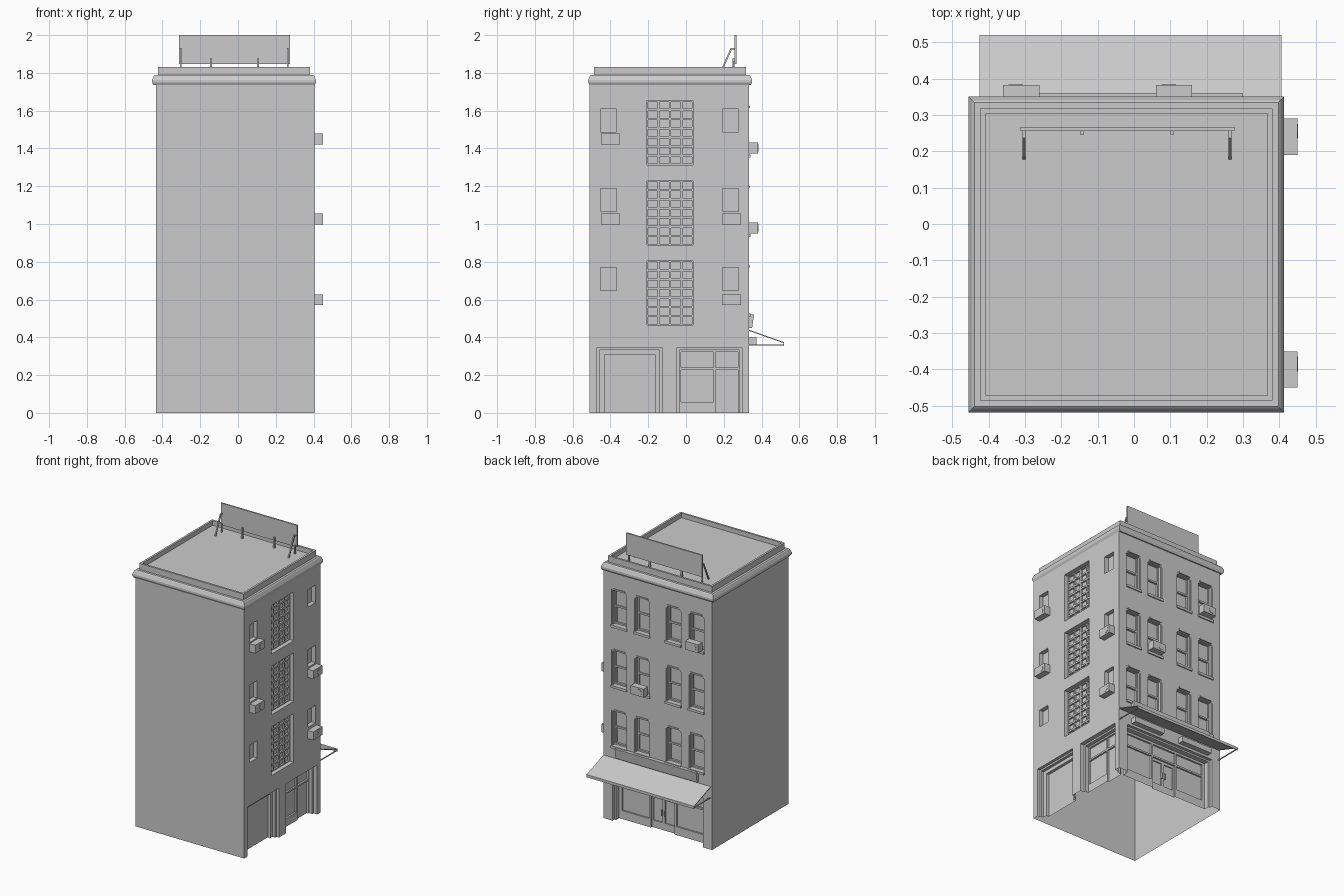
import bpy, bmesh, math
from mathutils import Matrix

if "Cube" in bpy.data.objects:
    bpy.data.objects.remove(bpy.data.objects["Cube"])

X0, X1, Y0, Y1, ZT = -0.435, 0.405, -0.51, 0.334, 1.735


def finish(bm, name, weld=False):
    if weld:
        bmesh.ops.remove_doubles(bm, verts=bm.verts, dist=1e-5)
    me = bpy.data.meshes.new(name)
    bm.to_mesh(me)
    bm.free()
    ob = bpy.data.objects.new(name, me)
    bpy.context.collection.objects.link(ob)
    return ob


def face(bm, pts):
    return bm.faces.new([bm.verts.new(p) for p in pts])


# wall coordinates (u along wall, v up, d depth inwards) to world
def right(u, v, d):
    return (X1 - d, u, v)


def back(u, v, d):
    return (-u, Y1 - d, v)


def panel(bm, to, rect, d, holes):
    """Flat panel with rectangular recesses; each hole is (rect, depth, sub-holes)."""
    u0, u1, v0, v1 = rect
    us = sorted({u0, u1, *[x for h in holes for x in h[0][:2]]})
    vs = sorted({v0, v1, *[x for h in holes for x in h[0][2:]]})
    for a, b in zip(us, us[1:]):
        for c, e in zip(vs, vs[1:]):
            mu, mv = (a + b) / 2, (c + e) / 2
            if not any(h[0][0] < mu < h[0][1] and h[0][2] < mv < h[0][3] for h in holes):
                face(bm, [to(a, c, d), to(b, c, d), to(b, e, d), to(a, e, d)])
    for (a, b, c, e), dep, sub in holes:
        loop = [(a, c), (b, c), (b, e), (a, e)]
        for i in range(4):
            if i == 0 and c == 0:
                continue
            p, q = loop[i], loop[(i + 1) % 4]
            face(bm, [to(*p, d), to(*q, d), to(*q, d + dep), to(*p, d + dep)])
        panel(bm, to, (a, b, c, e), d + dep, sub)


def box(name, lo, hi):
    bm = bmesh.new()
    bmesh.ops.create_cube(bm, size=1)
    for v in bm.verts:
        v.co = [(lo[i] + hi[i]) / 2 + v.co[i] * abs(hi[i] - lo[i]) for i in range(3)]
    return finish(bm, name)


def wall_box(name, to, u0, u1, v0, v1, out, d=0.0):
    return box(name, to(u0, v0, d), to(u1, v1, d - out))


def prism(name, pts, x0, x1):
    """Extrude a y-z outline along x."""
    bm = bmesh.new()
    f = face(bm, [(x0, y, z) for y, z in pts])
    ext = bmesh.ops.extrude_face_region(bm, geom=[f], use_keep_orig=True)
    for v in ext['geom']:
        if isinstance(v, bmesh.types.BMVert):
            v.co.x = x1
    bmesh.ops.recalc_face_normals(bm, faces=bm.faces)
    return finish(bm, name)


def air_conditioner(to, u, v, out):
    wall_box("air_conditioner", to, u - .05, u + .05, v, v + .058, out - .002)
    bm = bmesh.new()
    bmesh.ops.create_cone(bm, cap_ends=True, segments=12, radius1=.02, radius2=.02, depth=.004)
    rot = Matrix.Rotation(math.pi / 2, 4, 'Y' if to is right else 'X')
    bm.transform(Matrix.Translation(to(u + .015, v + .029, -out + .002)) @ rot)
    finish(bm, "air_conditioner_fan")


# side wall: narrow windows, tall grid windows, shutter and shop entrance
holes = []
for k in range(3):
    dz = 0.42 * k
    for a, b in ((-.452, -.367), (.193, .278)):
        holes.append(((a, b, .647 + dz, .769 + dz), .03, []))
    a, b, c, e = -.206, .037, .464 + .4245 * k, .804 + .4245 * k
    w, h = (b - a) / 4, (e - c) / 7
    panes = [((a + i * w + .006, a + i * w + w - .006, c + j * h + .006, c + j * h + h - .006), .012, [])
             for i in range(4) for j in range(7)]
    holes.append(((a, b, c, e), .03, panes))
shutter = ((-.431, -.164, 0, .308), .02, [])
holes.append(((-.471, -.127, 0, .345), .02, [((-.458, -.14, 0, .333), .02, [shutter])]))
shop = [((-.026, .145, .24, .322), .012, []), ((-.026, .145, .058, .228), .012, []),
        ((.155, .276, .24, .322), .012, []), ((.155, .276, 0, .228), .012, [])]
holes.append(((-.048, .296, 0, .345), .03, [((-.035, .283, 0, .333), .025, shop)]))
bm = bmesh.new()
panel(bm, right, (Y0, Y1, 0, ZT), 0, holes)
finish(bm, "side_wall", True)

# street facade: sash windows and storefront
C = .0155
holes, corners = [], []
cols = [C + s for s in (-.298, -.121, .121, .298)]
for k in range(3):
    z0 = .525 + .422 * k
    z1 = z0 + .247
    for u in cols:
        m = (z0 + z1) / 2
        sash = [((u - .043, u + .043, z0 + .01, m - .006), .014, []),
                ((u - .043, u + .043, m + .006, z1 - .01), .008, [])]
        inner = ((u - .052, u + .052, z0, z1 - .006), .018, sash)
        holes.append(((u - .058, u + .058, z0, z1), .008, [inner]))
        for s in (-1, 1):
            corners.append([(u + s * .058, z1), (u + s * .04, z1), (u + s * .058, z1 - .018)][::s])
        wall_box("window_sill", back, u - .062, u + .062, z0 - .017, z0, .008)
        wall_box("window_head", back, u - .045, u + .045, z1 - .002, z1 + .008, .005)
a, b = C - .35, C + .35
shop = []
for p, q in ((a + .035, C - .105), (C + .105, b - .035)):
    shop += [((p, q, .24, .318), .012, []), ((p, q, .058, .228), .012, [])]
shop.append(((C - .092, C + .092, .24, .318), .012, []))
leaves = [((C + s - .035, C + s + .035, .05, .21), .008, []) for s in (-.046, .046)]
shop.append(((C - .092, C + .092, 0, .228), .012, leaves))
holes.append(((a, b, 0, .345), .02, [((a + .013, b - .013, 0, .333), .035, shop)]))
bm = bmesh.new()
panel(bm, back, (-X1, -X0, 0, ZT), 0, holes)
for tri in corners:
    face(bm, [back(u, v, .001) for u, v in tri])
finish(bm, "street_facade", True)
for s in (-.012, .012):
    wall_box("door_handle", back, C + s - .004, C + s + .004, .10, .14, .01, .067)

# blank walls, open at the bottom
bm = bmesh.new()
face(bm, [(X0, Y0, 0), (X1, Y0, 0), (X1, Y0, ZT), (X0, Y0, ZT)])
face(bm, [(X0, Y1, 0), (X0, Y0, 0), (X0, Y0, ZT), (X0, Y1, ZT)])
finish(bm, "blank_walls", True)

# cornice, parapet and roof: a profile (half width, height) swept round a square
bm = bmesh.new()
prof = [(.414, 1.735), (.426, 1.735), (.434, 1.75), (.434, 1.762), (.424, 1.785), (.418, 1.79),
        (.402, 1.79), (.402, 1.832), (.388, 1.832), (.388, 1.80), (.38, 1.80)]
rings = [[bm.verts.new((-.021 + h * sx, -.084 + h * sy, z))
          for sx, sy in ((-1, -1), (1, -1), (1, 1), (-1, 1))] for h, z in prof]
for r, s in zip(rings, rings[1:]):
    for i in range(4):
        j = (i + 1) % 4
        bm.faces.new([r[i], r[j], s[j], s[i]])
bm.faces.new(rings[-1])
finish(bm, "cornice_and_roof")

# air conditioners
for u, v in ((-.40, 1.421), (-.40, .998), (.24, .998), (.24, .57)):
    air_conditioner(right, u, v, .046)
for u, v in ((.31, 1.374), (-.11, .951)):
    air_conditioner(back, u, v, .05)

# sign board, under-awning boxes, awning with arms
prism("shop_sign", [(Y1, .45), (.35, .45), (.36, .52), (Y1, .52)], -.33, .30)
for s in (-.195, .195):
    wall_box("storefront_light", back, C + s - .12, C + s + .12, .362, .40, .038)
prism("awning", [(Y1, .44), (.52, .374), (.52, .355), (.515, .355), (.515, .37), (Y1, .434)], -.425, .405)
for x in (-.422, .396):
    box("awning_arm", (x, Y1, .357), (x + .006, .516, .363))

# roof billboard with posts and braces
box("billboard", (-.312, .256, 1.848), (.276, .267, 2.0))
for x in (-.143, .105):
    box("billboard_post", (x - .005, .246, 1.80), (x + .005, .256, 1.875))
for x in (-.303, .264):
    prism("billboard_brace", [(.178, 1.80), (.187, 1.80), (.243, 1.924), (.256, 1.924),
                              (.256, 1.932), (.237, 1.932)], x - .004, x + .004)
    box("billboard_post", (x - .004, .248, 1.80), (x + .004, .256, 1.86))
